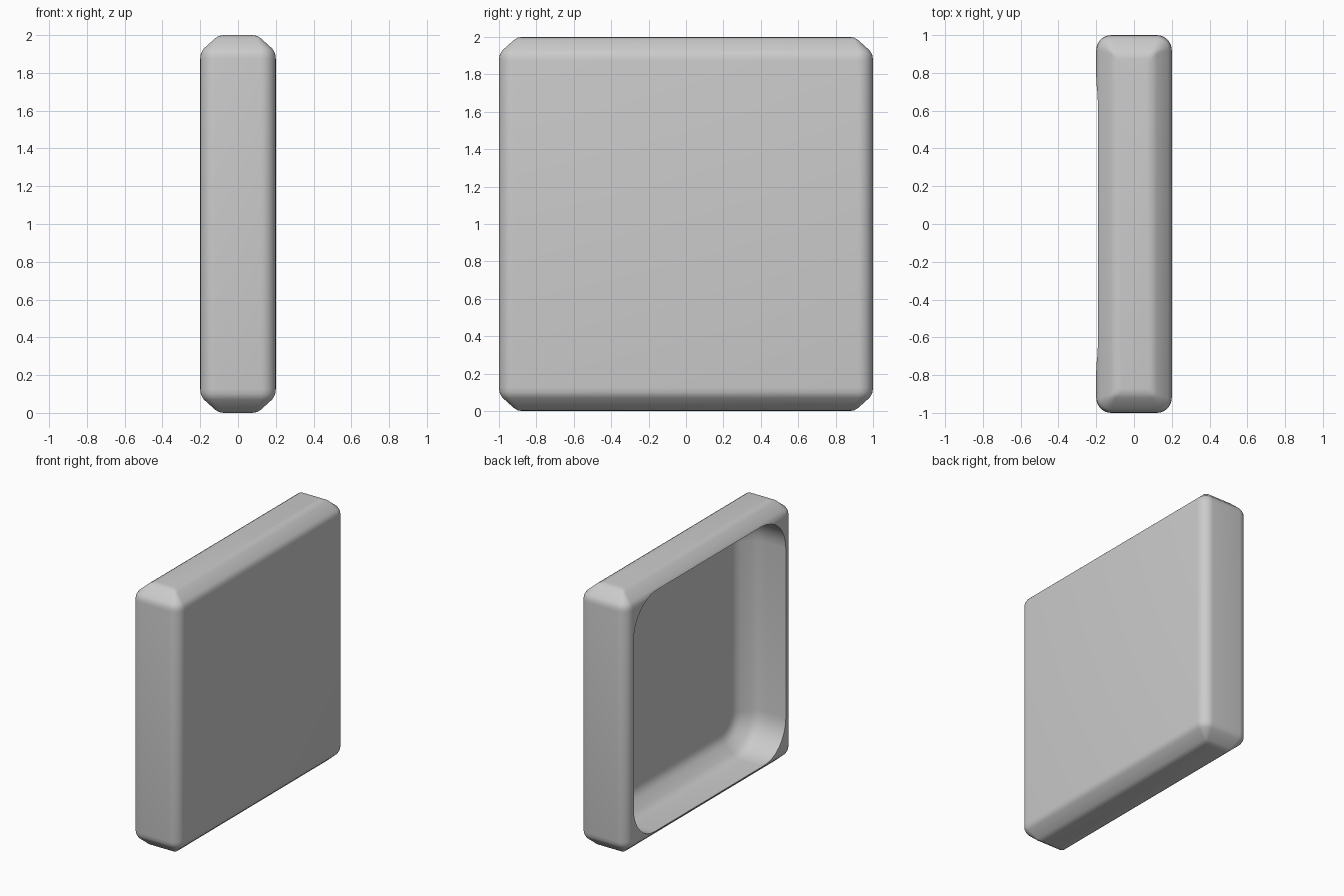
import bpy, bmesh, math

if "Cube" in bpy.data.objects:
    bpy.data.objects.remove(bpy.data.objects["Cube"])


def outline(a, b, r, n=8):
    """Rounded rectangle with half sizes a, b and corner radius r."""
    pts = []
    for i, (sx, sy) in enumerate([(1, 1), (-1, 1), (-1, -1), (1, -1)]):
        for k in range(n + 1):
            t = math.pi / 2 * (i + k / n)
            pts.append((sx * (a - r) + r * math.cos(t), sy * (b - r) + r * math.sin(t)))
    return pts


def loft(name, a, b, r, rmin, profile, place):
    """Stack inset outlines along a profile of (inset, height)."""
    bm = bmesh.new()
    rings = [[bm.verts.new(place(u, v, h)) for u, v in
              outline(a - d, b - d, max(r - d, rmin))] for d, h in profile]
    for lo, hi in zip(rings, rings[1:]):
        for i in range(len(lo)):
            j = (i + 1) % len(lo)
            bm.faces.new((lo[i], lo[j], hi[j], hi[i]))
    bm.faces.new(rings[0])
    bm.faces.new(rings[-1])
    bmesh.ops.recalc_face_normals(bm, faces=bm.faces)
    me = bpy.data.meshes.new(name)
    bm.to_mesh(me)
    bm.free()
    ob = bpy.data.objects.new(name, me)
    bpy.context.collection.objects.link(ob)
    return ob


# Outer slab: rounded upright edges, softened chamfers at top and bottom
soft = [(0.125, 0), (0.1, 0.004), (0.08, 0.016), (0.02, 0.07), (0.01, 0.084), (0.003, 0.1), (0, 0.125)]
profile = soft + [(d, 2 - z) for d, z in reversed(soft)]
tray = loft("tray", 0.2, 1.0, 0.08, 0.02, profile, lambda u, v, h: (u, v, h))

# Recess in the left side, with a softly chamfered floor edge
recess = [(0, -0.3), (0, -0.02), (0.004, 0.015), (0.015, 0.042), (0.032, 0.065),
          (0.085, 0.118), (0.108, 0.135), (0.135, 0.146), (0.17, 0.15)]
cutter = loft("recess_cutter", 0.913, 0.913, 0.27, 0.1, recess, lambda u, v, h: (h, u, v + 1))
cutter.hide_render = True

mod = tray.modifiers.new("recess", 'BOOLEAN')
mod.operation = 'DIFFERENCE'
mod.solver = 'EXACT'
mod.object = cutter
bpy.context.view_layer.objects.active = tray
tray.select_set(True)
bpy.ops.object.modifier_apply(modifier=mod.name)
bpy.data.objects.remove(cutter)
bpy.ops.object.shade_smooth_by_angle(angle=math.radians(35))
